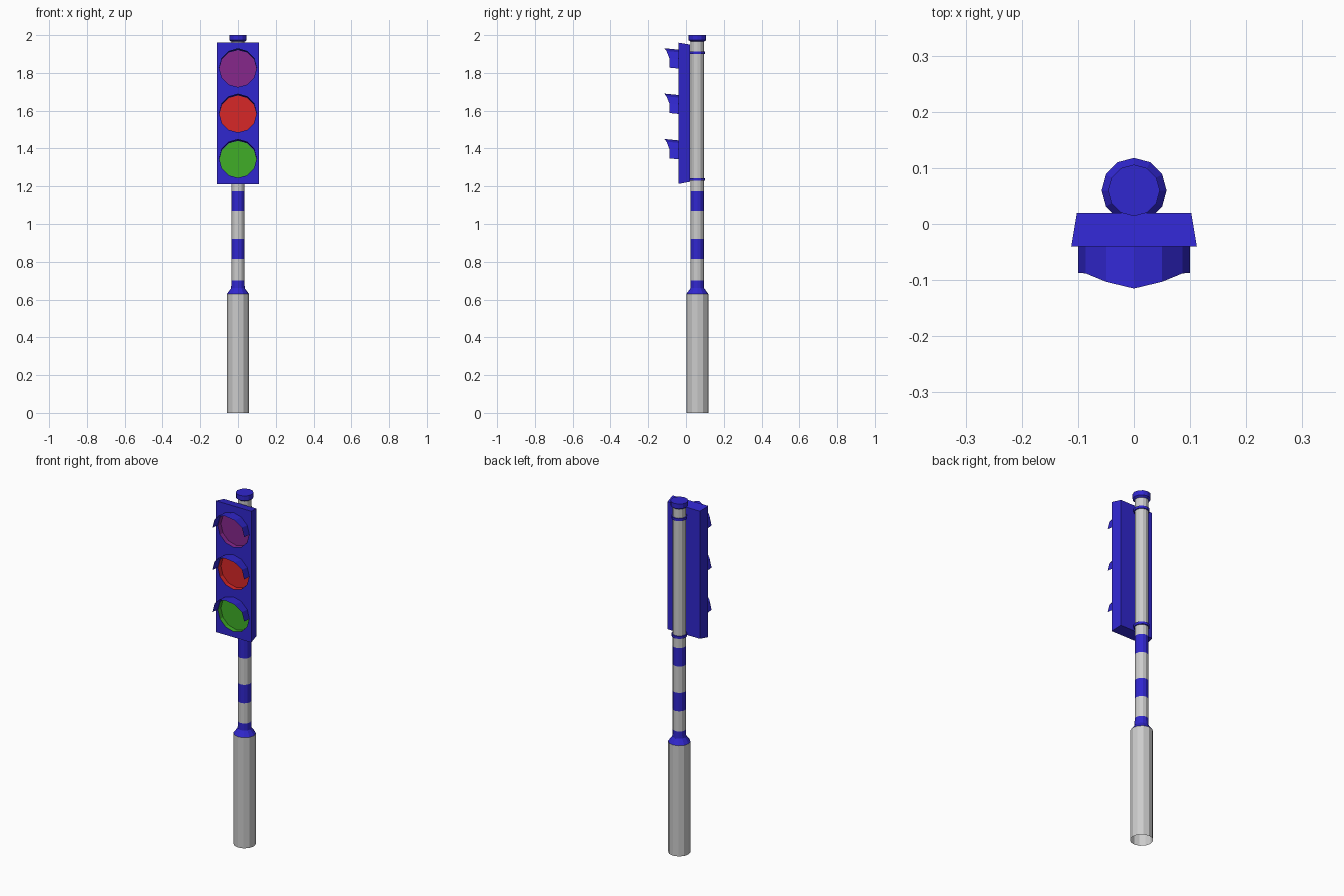
import bpy, bmesh
from math import sin, cos, pi

if "Cube" in bpy.data.objects:
    bpy.data.objects.remove(bpy.data.objects["Cube"])

POLE_Y = 0.06
FRONT_Y, BACK_Y = -0.04, 0.02
LENS_R, SIDES = 0.098, 12


def material(name, rgb):
    m = bpy.data.materials.new(name)
    m.diffuse_color = (*rgb, 1)
    m.use_nodes = True
    m.node_tree.nodes["Principled BSDF"].inputs["Base Color"].default_value = m.diffuse_color
    return m


BLUE = material("blue", (0.03, 0.02, 0.62))
PURPLE = material("purple", (0.24, 0.02, 0.26))
RED = material("red", (0.68, 0.02, 0.02))
GREEN = material("green", (0.05, 0.42, 0.02))


def finish(name, bm, mat=None, recalc=False):
    if recalc:
        bmesh.ops.recalc_face_normals(bm, faces=bm.faces)
    me = bpy.data.meshes.new(name)
    bm.to_mesh(me)
    bm.free()
    ob = bpy.data.objects.new(name, me)
    bpy.context.collection.objects.link(ob)
    if mat:
        me.materials.append(mat)
    return ob


def bridge(bm, a, b, closed=True):
    n = len(a)
    for i in range(n if closed else n - 1):
        j = (i + 1) % n
        bm.faces.new((a[i], a[j], b[j], b[i]))


def turned(name, profile, mat=None, cap_top=False, cap_bottom=False):
    """Revolve (radius, z) points around the pole axis."""
    bm = bmesh.new()
    rings = [[bm.verts.new((r * cos(2 * pi * i / SIDES), POLE_Y + r * sin(2 * pi * i / SIDES), z))
              for i in range(SIDES)] for r, z in profile]
    for a, b in zip(rings, rings[1:]):
        bridge(bm, a, b)
    if cap_top:
        bm.faces.new(rings[-1])
    if cap_bottom:
        bm.faces.new(rings[0][::-1])
    return finish(name, bm, mat)


def lens_ring(bm, y, z, r):
    return [bm.verts.new((r * cos(2 * pi * i / SIDES), y, z + r * sin(2 * pi * i / SIDES)))
            for i in range(SIDES)]


# Pole: wide base, collar, striped shaft, cap
turned("base_tube", [(0.058, 0), (0.058, 0.63)])
turned("collar", [(0.058, 0.63), (0.036, 0.66), (0.035, 0.70)], BLUE)
levels = [0.70, 0.815, 0.92, 1.07, 1.175, 1.975]
for i, (z0, z1) in enumerate(zip(levels, levels[1:])):
    turned(f"shaft_{i + 1}", [(0.035, z0), (0.035, z1)], BLUE if i % 2 else None)
turned("pole_cap", [(0.035, 1.965), (0.046, 1.973), (0.046, 2.0)], BLUE, True, True)

# Clamps holding the signal head
for label, z in (("lower", 1.237), ("upper", 1.907)):
    turned(f"{label}_clamp", [(0.035, z - 0.007), (0.041, z - 0.007),
                              (0.041, z + 0.007), (0.035, z + 0.007)], BLUE)

# Signal housing, tapering towards the back
bm = bmesh.new()
loops = [[bm.verts.new((sx * w, y, z1 if sz else z0)) for sx, sz in ((-1, 0), (1, 0), (1, 1), (-1, 1))]
         for w, y, z0, z1 in ((0.112, FRONT_Y, 1.213, 1.96), (0.102, BACK_Y, 1.224, 1.95))]
bridge(bm, *loops)
for loop in loops:
    bm.faces.new(loop)
housing = finish("housing", bm, BLUE, True)

# Lens recesses cut from the housing
lights = (("top", 1.823, PURPLE), ("middle", 1.583, RED), ("bottom", 1.343, GREEN))
bm = bmesh.new()
for _, z, _ in lights:
    a, b = lens_ring(bm, -0.08, z, LENS_R), lens_ring(bm, -0.012, z, LENS_R)
    bridge(bm, a, b)
    bm.faces.new(a)
    bm.faces.new(b)
cutter = finish("lens_cutter", bm, None, True)
cutter.hide_render = True
mod = housing.modifiers.new("recesses", "BOOLEAN")
mod.operation, mod.object, mod.solver = "DIFFERENCE", cutter, "EXACT"
bpy.context.view_layer.objects.active = housing
bpy.ops.object.modifier_apply(modifier=mod.name)
bpy.data.objects.remove(cutter)

# Coloured lens cups and their hoods
reach = (-0.087, -0.088, -0.103, -0.115, -0.103, -0.088, -0.087)
for label, z, mat in lights:
    bm = bmesh.new()
    rim, floor = lens_ring(bm, FRONT_Y, z, LENS_R - 0.0005), lens_ring(bm, -0.014, z, LENS_R - 0.0005)
    bridge(bm, rim, floor)
    bm.faces.new(floor)
    finish(f"{label}_lens", bm, mat)

    bm = bmesh.new()
    inner, outer = [], []
    for i, y in enumerate(reach):
        x, dz = 0.1 * cos(pi * i / 6), 0.1 * sin(pi * i / 6)
        rise = (FRONT_Y - y) * 0.1
        inner.append(bm.verts.new((x, FRONT_Y, z + dz)))
        outer.append(bm.verts.new((x, y, z + dz + rise)))
    bridge(bm, outer, inner, closed=False)
    finish(f"{label}_hood", bm, BLUE)
